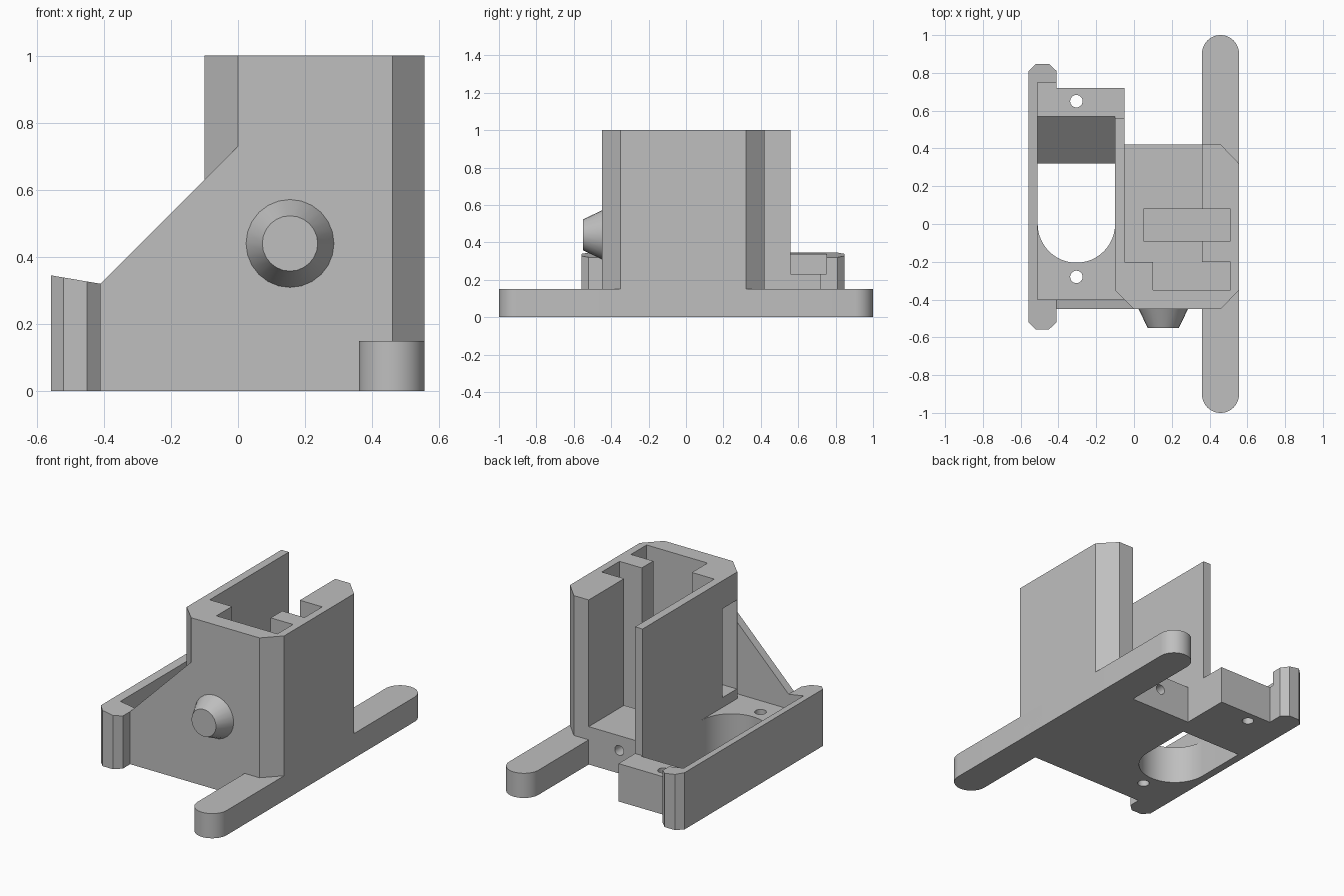
import bpy, bmesh, math
from mathutils import Vector

if "Cube" in bpy.data.objects:
    bpy.data.objects.remove(bpy.data.objects["Cube"], do_unlink=True)

grey = bpy.data.materials.new("light_grey")
grey.use_nodes = True
colour = (0.52, 0.52, 0.52, 1)
grey.diffuse_color = colour
grey.node_tree.nodes["Principled BSDF"].inputs["Base Color"].default_value = colour


def prism(name, outline, lo, hi, axis="z"):
    """Extrude a 2D outline along an axis from lo to hi."""
    place = {"x": lambda a, b, t: (t, a, b),
             "y": lambda a, b, t: (a, t, b),
             "z": lambda a, b, t: (a, b, t)}[axis]
    bm = bmesh.new()
    face = bm.faces.new([bm.verts.new(place(a, b, lo)) for a, b in outline])
    moved = bmesh.ops.extrude_face_region(bm, geom=[face])["geom"]
    shift = Vector(place(0, 0, hi - lo))
    bmesh.ops.translate(bm, vec=shift, verts=[g for g in moved if isinstance(g, bmesh.types.BMVert)])
    bmesh.ops.recalc_face_normals(bm, faces=bm.faces)
    mesh = bpy.data.meshes.new(name)
    bm.to_mesh(mesh)
    bm.free()
    mesh.materials.append(grey)
    ob = bpy.data.objects.new(name, mesh)
    bpy.context.collection.objects.link(ob)
    return ob


def arc(cx, cy, r, start, end, steps=24):
    angles = [math.radians(start + (end - start) * i / steps) for i in range(steps + 1)]
    return [(cx + r * math.cos(a), cy + r * math.sin(a)) for a in angles]


def circle(cx, cy, r):
    return arc(cx, cy, r, 0, 360)[:-1]


def box(x0, x1, y0, y1):
    return [(x0, y0), (x1, y0), (x1, y1), (x0, y1)]


def activate(ob):
    bpy.ops.object.select_all(action="DESELECT")
    ob.select_set(True)
    bpy.context.view_layer.objects.active = ob


def cut(ob, cutter):
    """Subtract a cutter and discard it."""
    cutter.hide_render = True
    mod = ob.modifiers.new("cut", "BOOLEAN")
    mod.operation, mod.solver, mod.object = "DIFFERENCE", "EXACT", cutter
    activate(ob)
    bpy.ops.object.modifier_apply(modifier=mod.name)
    bpy.data.objects.remove(cutter, do_unlink=True)


def pocket():
    return prism("pocket_cutter", box(0.05, 0.51, -0.09, 0.08), 0.05, 0.4)


# Long foot rail with rounded ends
rail = prism("foot_rail", arc(0.458, 0.902, 0.098, 0, 180) + arc(0.458, -0.902, 0.098, 180, 360), 0, 0.15)
cut(rail, pocket())

# Base plate
base = prism("base_plate", [(-0.53, -0.45), (0.46, -0.45), (0.556, -0.35), (0.556, 0.32), (0.46, 0.42),
                            (-0.05, 0.42), (-0.05, 0.72), (-0.41, 0.72), (-0.41, 0.76), (-0.53, 0.76)], 0, 0.23)
# Front-left strip is clipped level with the side wall post
cut(base, prism("corner_cutter", box(-0.6, -0.41, -0.6, -0.42), -0.1, 0.5))
# Round-ended opening, ramp, screw holes, pocket and rear hole
cut(base, prism("opening_cutter", arc(-0.305, 0, 0.205, 180, 360) + [(-0.1, 0.32), (-0.51, 0.32)], -0.1, 0.5))
cut(base, prism("ramp_cutter", [(0.2, 0.005), (0.32, 0.005), (0.57, 0.23), (0.57, 0.4), (0.2, 0.4)],
                -0.51, -0.1, "x"))
for y in (0.65, -0.28):
    cut(base, prism("screw_cutter", circle(-0.305, y, 0.033), -0.1, 0.5))
cut(base, pocket())
cut(base, prism("rear_hole_cutter", circle(0.155, 0.14, 0.03), 0, 0.6, "y"))

# Slotted tower, open at the back and top
tower = prism("tower", [(-0.1, 0.56), (-0.1, -0.35), (0, -0.45), (0.46, -0.45), (0.556, -0.35),
                        (0.556, 0.32), (0.46, 0.42), (0.36, 0.42), (0.36, 0.08), (0.51, 0.08),
                        (0.51, -0.09), (0.36, -0.09), (0.36, -0.2), (0.51, -0.2), (0.51, -0.35),
                        (0.1, -0.35), (0.1, -0.2), (-0.05, -0.2), (-0.05, 0.56)], 0.23, 1)
cut(tower, prism("side_window_cutter", box(-0.2, 0.2, -0.345, -0.21), 0.29, 0.83))

# Low side wall with chamfered end posts and a sloping top
wall = prism("side_wall", [(-0.558, -0.52), (-0.52, -0.558), (-0.45, -0.558), (-0.41, -0.52),
                           (-0.41, -0.4), (-0.51, -0.4), (-0.51, 0.75), (-0.41, 0.75),
                           (-0.41, 0.81), (-0.45, 0.848), (-0.52, 0.848), (-0.558, 0.81)], 0, 0.34)
for v in wall.data.vertices:
    if v.co.z > 0.1:
        v.co.z = 0.345 - (v.co.x + 0.558) * 0.17

# Sloping front brace
prism("front_brace", [(-0.41, 0), (0, 0), (0, 0.73), (-0.41, 0.32)], -0.45, -0.4, "y")

# Tapered front knob
knob = prism("front_knob", circle(0.155, 0.44, 0.131), -0.45, -0.55, "y")
for v in knob.data.vertices:
    if v.co.y < -0.5:
        v.co.x = 0.155 + (v.co.x - 0.155) * 0.63
        v.co.z = 0.44 + (v.co.z - 0.44) * 0.63

for ob in (rail, base, knob):
    activate(ob)
    bpy.ops.object.shade_smooth_by_angle(angle=math.radians(30))
